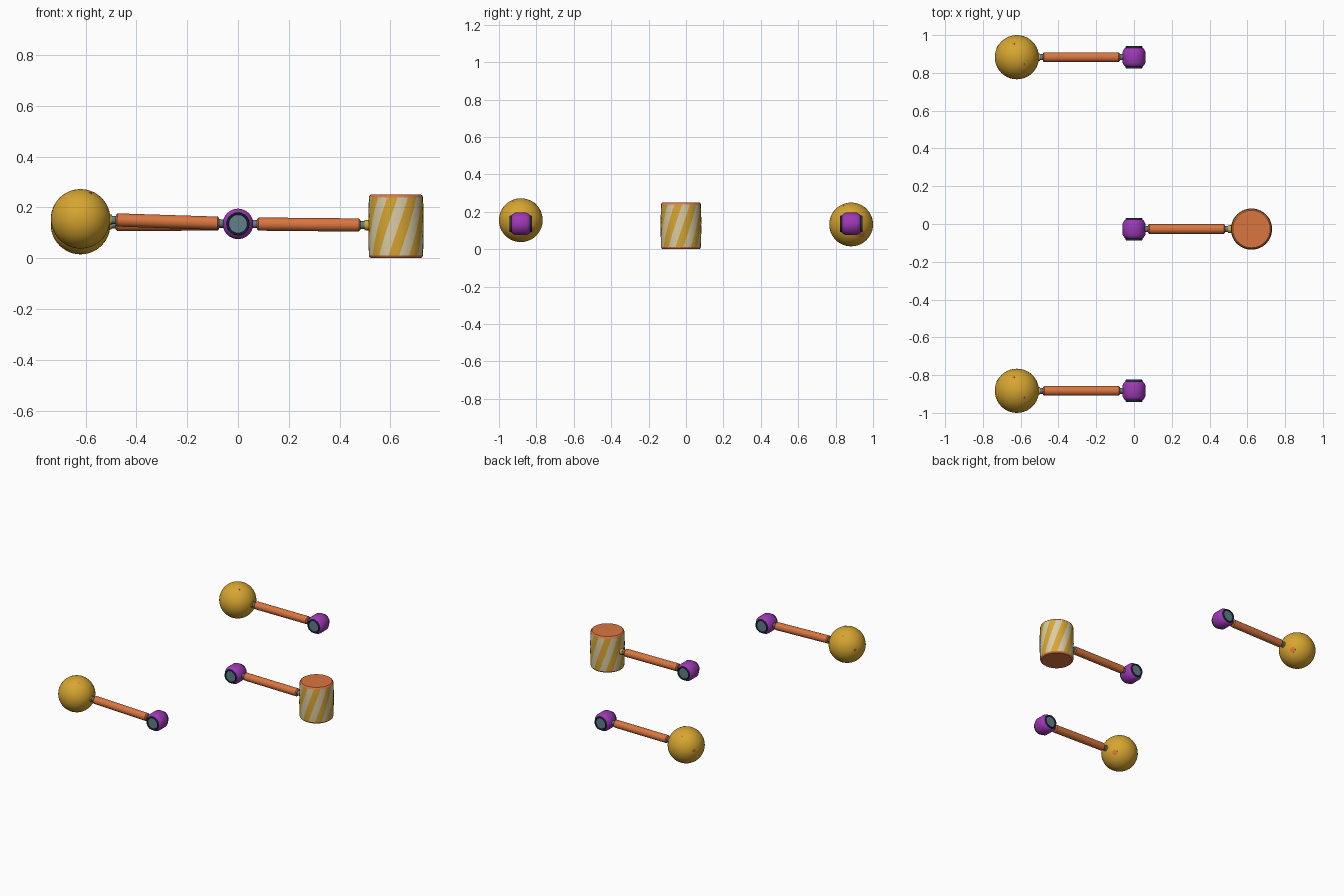
import bpy, bmesh, math
from mathutils import Vector, Matrix

if "Cube" in bpy.data.objects:
    bpy.data.objects.remove(bpy.data.objects["Cube"])


def material(name, rgb):
    m = bpy.data.materials.new(name)
    m.diffuse_color = (*rgb, 1)
    m.use_nodes = True
    m.node_tree.nodes["Principled BSDF"].inputs["Base Color"].default_value = m.diffuse_color
    return m


GOLD = material("gold", (0.68, 0.38, 0.03))
ORANGE = material("orange", (0.70, 0.18, 0.05))
PURPLE = material("purple", (0.34, 0.04, 0.46))
STEEL = material("steel_blue", (0.12, 0.21, 0.25))
DARK = material("dark_teal", (0.012, 0.035, 0.05))
CREAM = material("cream", (0.70, 0.60, 0.38))


def finish(name, bm, mats, matrix, angle=35):
    bmesh.ops.remove_doubles(bm, verts=bm.verts, dist=1e-6)
    bmesh.ops.recalc_face_normals(bm, faces=bm.faces)
    me = bpy.data.meshes.new(name)
    bm.to_mesh(me)
    bm.free()
    for m in mats:
        me.materials.append(m)
    me.shade_smooth()
    me.set_sharp_from_angle(angle=math.radians(angle))
    ob = bpy.data.objects.new(name, me)
    ob.matrix_world = matrix
    bpy.context.collection.objects.link(ob)
    return ob


def lathe(name, profile, mats, matrix, segs=20, rule=None, twist=0, phase=0, angle=35):
    """Spin (height, radius) points about z; rule(row, column) picks the material."""
    bm = bmesh.new()
    h0, h1 = profile[0][0], profile[-1][0]
    rings = []
    for h, r in profile:
        turn = phase + twist * ((h - h0) / (h1 - h0) if h1 != h0 else 0)
        ring = []
        for i in range(segs):
            a = turn + 2 * math.pi * i / segs
            ring.append(bm.verts.new((r * math.cos(a), r * math.sin(a), h)))
        rings.append(ring)
    for j in range(len(rings) - 1):
        for i in range(segs):
            k = (i + 1) % segs
            f = bm.faces.new((rings[j][i], rings[j][k], rings[j + 1][k], rings[j + 1][i]))
            f.material_index = rule(j, i) if rule else 0
    bmesh.ops.dissolve_degenerate(bm, dist=1e-6, edges=bm.edges)
    return finish(name, bm, mats, matrix, angle)


def along(origin, direction):
    return Matrix.Translation(origin) @ direction.to_track_quat('Z', 'Y').to_matrix().to_4x4()


def hub_and_handle(prefix, hub, head):
    """Purple end hub, steel joints and orange handle, pointing at the head."""
    # hub: barrel lying along y, dark rims and recessed steel discs
    half = [(0.053, 0), (0.053, 0.036), (0.059, 0.038), (0.060, 0.043),
            (0.050, 0.045), (0.046, 0.051), (0.030, 0.060)]
    profile = [(-h, r) for h, r in half] + [(h, r) for h, r in reversed(half)]
    kinds = [1, 2, 2, 2, 0, 0]
    kinds = kinds + [0] + kinds[::-1]
    lathe(prefix + "_hub", profile, [PURPLE, STEEL, DARK],
          along(hub, Vector((0, 1, 0))), 32, lambda j, i: kinds[j])
    m = along(hub, (head - hub).normalized())
    # steel rod showing at both ends of the handle
    lathe(prefix + "_joint_rod", [(0.045, 0), (0.045, 0.016), (0.515, 0.016), (0.515, 0)],
          [STEEL], m)
    # handle
    lathe(prefix + "_handle",
          [(0.075, 0), (0.075, 0.020), (0.081, 0.026), (0.476, 0.026), (0.482, 0.020), (0.482, 0)],
          [ORANGE], m)
    # gold neck at the head
    lathe(prefix + "_neck", [(0.498, 0), (0.498, 0.020), (0.53, 0.022), (0.53, 0)], [GOLD], m)


# two ball-headed pieces
R = 0.117
SPOTS = [((-0.15, 0.61, 0.76), 0.007), ((-0.87, 0.47, 0.05), 0.009),
         ((0.34, -0.34, 0.86), 0.007), ((0.75, 0.50, -0.45), 0.018)]
for prefix, y, z in (("front", -0.883, 0.155), ("back", 0.883, 0.132)):
    hub, head = Vector((0, y, 0.135)), Vector((-0.62, y, z))
    hub_and_handle(prefix, hub, head)
    bm = bmesh.new()
    bmesh.ops.create_uvsphere(bm, u_segments=40, v_segments=24, radius=R)
    finish(prefix + "_ball", bm, [GOLD], Matrix.Translation(head))
    # small orange spots as thin curved caps
    for n, (d, r) in enumerate(SPOTS):
        cap = [(math.sqrt(R * R - s * s) + 0.0012, s) for s in (0, r / 2, r)]
        cap.append((cap[-1][0] - 0.003, r))
        lathe(f"{prefix}_ball_spot_{n}", cap, [ORANGE], along(head, Vector(d).normalized()), 12)

# drum-headed piece
hub, head = Vector((0, -0.027, 0.135)), Vector((0.622, -0.027, 0.129))
hub_and_handle("middle", hub, head)
H, RD = 0.25, 0.109
# striped wall: eight slanting cream bands
wall = [(0.010 + (H - 0.020) * t / 8, RD - 0.003 * abs(t / 4 - 1) ** 3) for t in range(9)]
lathe("drum_wall", wall, [GOLD, CREAM], Matrix.Translation((head.x, head.y, 0)), 32,
      lambda j, i: 1 if i % 4 < 2 else 0, math.radians(42), math.radians(-90 - 27 - 11.25))
# orange skins at top and bottom
for name, z, s in (("drum_top", H, 1), ("drum_bottom", 0, -1)):
    lathe(name, [(z, 0), (z, 0.099), (z - s * 0.004, 0.104), (z - s * 0.011, 0.1065)],
          [ORANGE], Matrix.Translation((head.x, head.y, 0)), 32)
